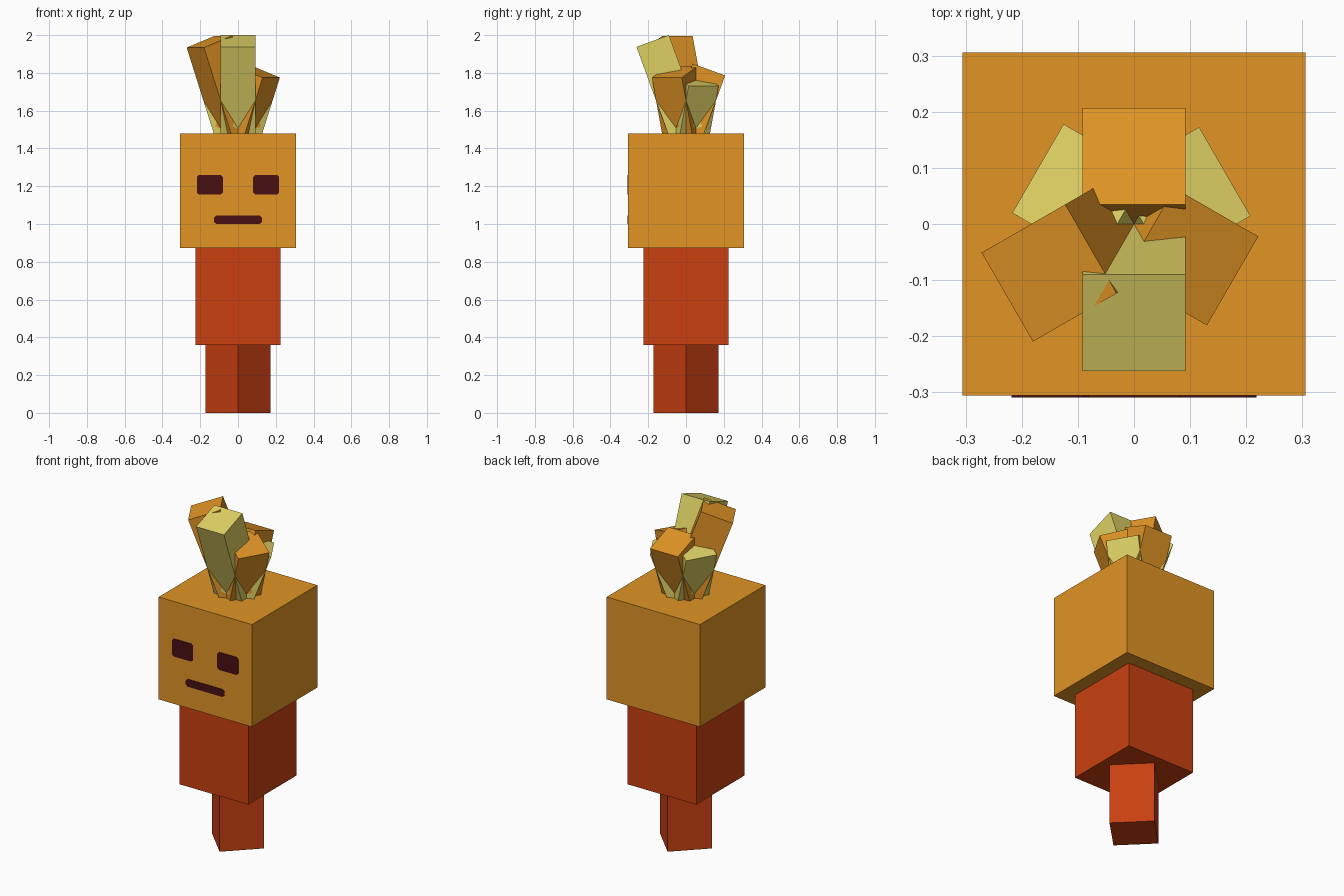
import bpy, bmesh, math
from mathutils import Matrix, Vector

if "Cube" in bpy.data.objects:
    bpy.data.objects.remove(bpy.data.objects["Cube"])


def material(name, r, g, b):
    def lin(c):
        c /= 255
        return c / 12.92 if c <= 0.04045 else ((c + 0.055) / 1.055) ** 2.4
    m = bpy.data.materials.new(name)
    m.diffuse_color = (lin(r), lin(g), lin(b), 1)
    m.use_nodes = True
    m.node_tree.nodes["Principled BSDF"].inputs["Base Color"].default_value = m.diffuse_color
    return m


ORANGE = material("orange", 225, 148, 37)
RED = material("rust red", 201, 64, 16)
YELLOW = material("straw yellow", 222, 208, 100)
DARK = material("dark maroon", 72, 16, 18)


def finish(bm, name, mat):
    bmesh.ops.recalc_face_normals(bm, faces=bm.faces)
    mesh = bpy.data.meshes.new(name)
    bm.to_mesh(mesh)
    bm.free()
    mesh.materials.append(mat)
    obj = bpy.data.objects.new(name, mesh)
    bpy.context.collection.objects.link(obj)
    return obj


def block(name, width, z0, z1, mat, place=Matrix()):
    """Square column of the given width from z0 to z1, then placed by a matrix."""
    bm = bmesh.new()
    size = Matrix.Diagonal((width, width, z1 - z0, 1))
    bmesh.ops.create_cube(
        bm, size=1, matrix=place @ Matrix.Translation((0, 0, (z0 + z1) / 2)) @ size)
    return finish(bm, name, mat)


def face_plate(name, x0, x1, z0, z1, cut=0.012):
    """Thin plate with clipped corners on the front of the head."""
    pts = [(x0 + cut, z0), (x1 - cut, z0), (x1, z0 + cut), (x1, z1 - cut),
           (x1 - cut, z1), (x0 + cut, z1), (x0, z1 - cut), (x0, z0 + cut)]
    bm = bmesh.new()
    face = bm.faces.new([bm.verts.new((x, -0.304, z)) for x, z in pts])
    ext = bmesh.ops.extrude_face_region(bm, geom=[face])
    verts = [v for v in ext["geom"] if isinstance(v, bmesh.types.BMVert)]
    bmesh.ops.translate(bm, verts=verts, vec=Vector((0, -0.005, 0)))
    return finish(bm, name, DARK)


# Stacked column: leg turned corner-on, body and head
block("leg", 0.243, 0, 0.36, RED, Matrix.Rotation(math.radians(45), 4, 'Z'))
block("body", 0.45, 0.36, 0.873, RED)
block("head", 0.612, 0.873, 1.48, ORANGE)

# Face
face_plate("left_eye", -0.218, -0.08, 1.155, 1.26)
face_plate("right_eye", 0.08, 0.218, 1.155, 1.26)
face_plate("mouth", -0.127, 0.127, 1.0, 1.045)

# Hair tufts: square columns leaning outward from one point on the head
tufts = [("front", -90, 0.515, YELLOW), ("front_right", -30, 0.342, ORANGE),
         ("back_right", 30, 0.295, YELLOW), ("back", 90, 0.354, ORANGE),
         ("back_left", 150, 0.327, YELLOW), ("front_left", 210, 0.511, ORANGE)]
for side, heading, length, mat in tufts:
    lean = (Matrix.Translation((0, 0, 1.485))
            @ Matrix.Rotation(math.radians(heading), 4, 'Z')
            @ Matrix.Rotation(math.radians(20), 4, 'Y'))
    block("hair_tuft_" + side, 0.183, 0, length, mat, lean)
